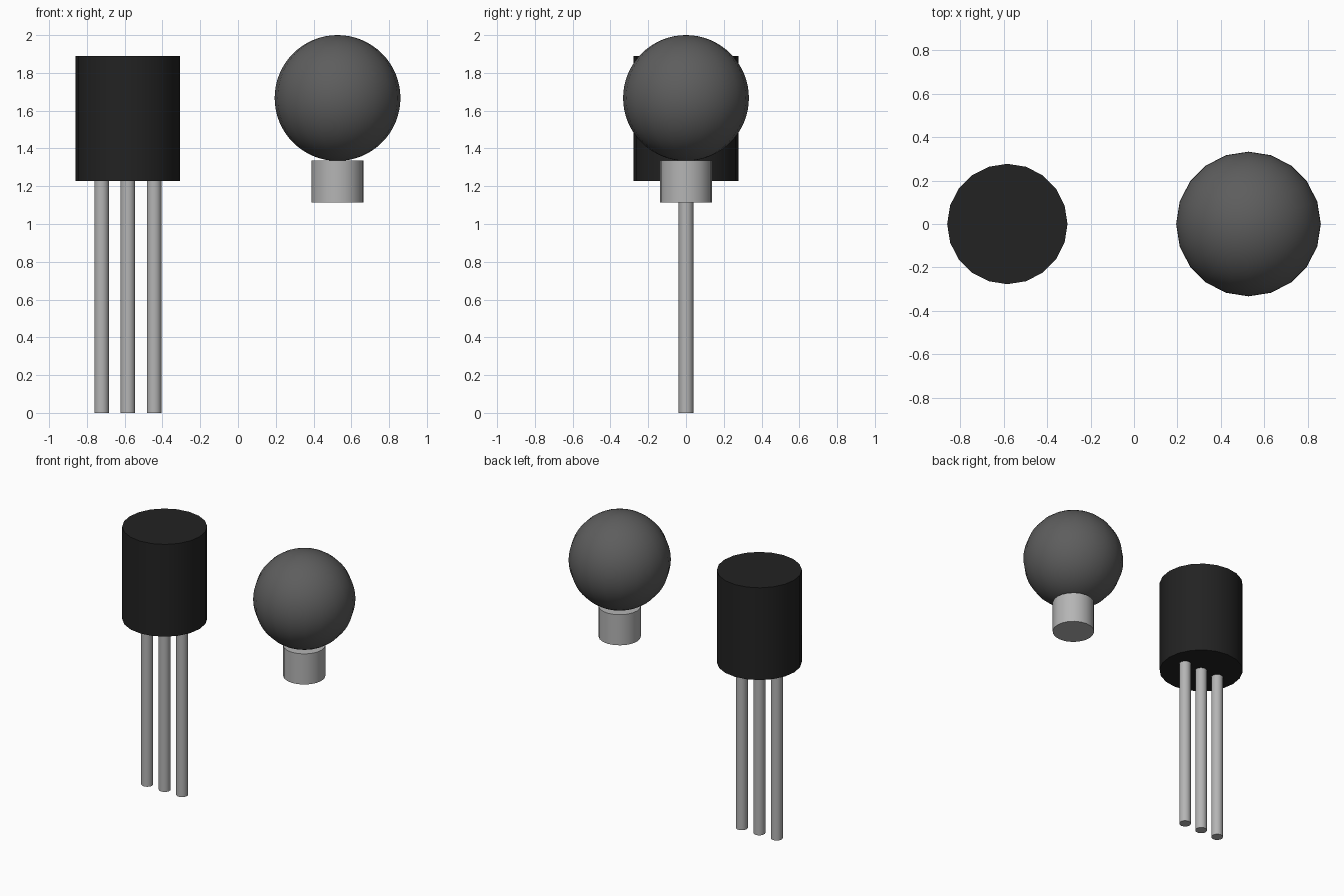
import bpy, math

if "Cube" in bpy.data.objects:
    bpy.data.objects.remove(bpy.data.objects["Cube"], do_unlink=True)


def material(name, v):
    m = bpy.data.materials.new(name)
    m.use_nodes = True
    m.diffuse_color = (v, v, v, 1)
    m.node_tree.nodes["Principled BSDF"].inputs["Base Color"].default_value = (v, v, v, 1)
    return m


def finish(name, mat):
    ob = bpy.context.object
    ob.name = name
    ob.data.materials.append(mat)
    bpy.ops.object.shade_smooth_by_angle(angle=math.radians(40))
    return ob


def cylinder(name, x, radius, bottom, top, mat):
    bpy.ops.mesh.primitive_cylinder_add(vertices=20, radius=radius, depth=top - bottom,
                                        location=(x, 0, (top + bottom) / 2))
    return finish(name, mat)


black = material("black plastic", 0.016)
dark_grey = material("dark grey", 0.11)
metal = material("light grey metal", 0.46)

BODY_X, BALL_X = -0.583, 0.527

# Black body on three straight legs
cylinder("body", BODY_X, 0.277, 1.227, 1.89, black)
for side, name in ((-1, "right_leg"), (0, "middle_leg"), (1, "left_leg")):
    cylinder(name, BODY_X + side * 0.139, 0.039, 0, 1.227, metal)

# Ball on a short collar
bpy.ops.mesh.primitive_uv_sphere_add(segments=20, ring_count=32, radius=0.333,
                                     location=(BALL_X, 0, 1.667))
finish("ball", dark_grey)
cylinder("collar", BALL_X, 0.138, 1.115, 1.335, metal)
